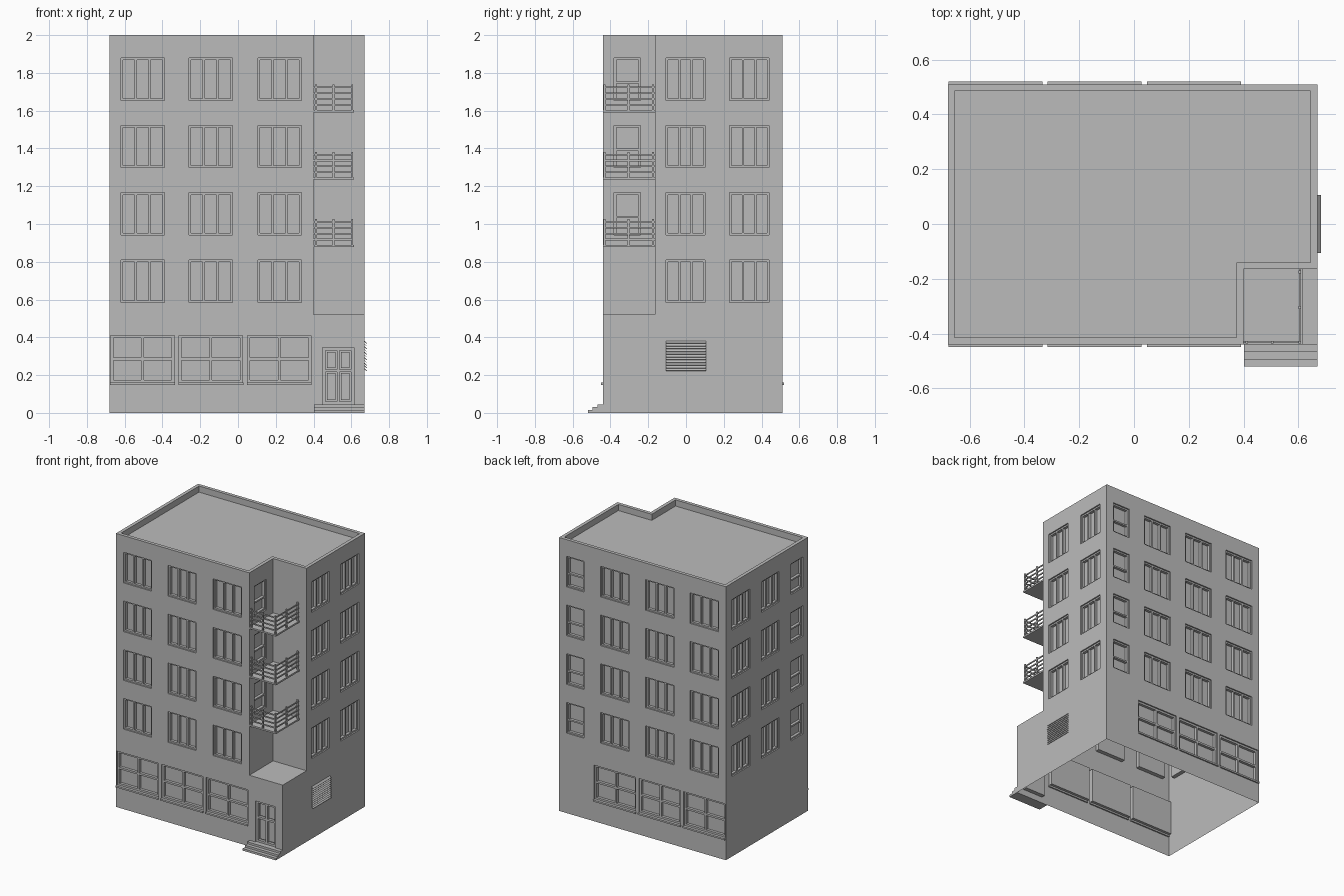
import bpy, bmesh
from math import radians
from mathutils import Matrix, Vector

if "Cube" in bpy.data.objects:
    bpy.data.objects.remove(bpy.data.objects["Cube"], do_unlink=True)

GREY = (0.5, 0.5, 0.5, 1)
grey = bpy.data.materials.new("plain grey")
grey.use_nodes = True
grey.diffuse_color = GREY
grey.node_tree.nodes["Principled BSDF"].inputs["Base Color"].default_value = GREY


def make(name, bm):
    bmesh.ops.recalc_face_normals(bm, faces=bm.faces)
    mesh = bpy.data.meshes.new(name)
    bm.to_mesh(mesh)
    bm.free()
    mesh.materials.append(grey)
    obj = bpy.data.objects.new(name, mesh)
    bpy.context.collection.objects.link(obj)
    return obj


def box(bm, x0, x1, y0, y1, z0, z1):
    centre = Vector((x0 + x1, y0 + y1, z0 + z1)) / 2
    size = (abs(x1 - x0), abs(y1 - y0), abs(z1 - z0))
    bmesh.ops.create_cube(bm, size=1, matrix=Matrix.Translation(centre) @ Matrix.Diagonal((*size, 1)))


def prism(bm, outline, z0, z1):
    face = bm.faces.new([bm.verts.new((x, y, z0)) for x, y in outline])
    new = bmesh.ops.extrude_face_region(bm, geom=[face])["geom"]
    bmesh.ops.translate(bm, vec=(0, 0, z1 - z0), verts=[v for v in new if isinstance(v, bmesh.types.BMVert)])


def subtract(target, cutter):
    cutter.hide_render = True
    mod = target.modifiers.new("cut", "BOOLEAN")
    mod.operation, mod.solver, mod.object = "DIFFERENCE", "EXACT", cutter
    bpy.context.view_layer.update()
    cut = bpy.data.meshes.new_from_object(target.evaluated_get(bpy.context.evaluated_depsgraph_get()))
    target.modifiers.clear()
    target.data = cut
    bpy.data.objects.remove(cutter, do_unlink=True)


# Walls: the axis they face along, the direction, and the wall plane
LEFT, RIGHT, FRONT, BACK = -0.68, 0.67, -0.44, 0.51
NOTCH_X, NOTCH_Y, NOTCH_Z = 0.40, -0.165, 0.52
WALLS = {
    "front": ("y", -1, FRONT), "back": ("y", 1, BACK),
    "right": ("x", 1, RIGHT), "left": ("x", -1, LEFT),
    "balcony": ("x", 1, NOTCH_X),
}
DEPTH = 0.03
pockets = bmesh.new()


def wall_box(bm, wall, u0, u1, z0, z1, d0, d1):
    """Box on a wall: u runs along the wall, d points outwards."""
    axis, sign, plane = WALLS[wall]
    a, b = plane + sign * d0, plane + sign * d1
    if axis == "y":
        box(bm, u0, u1, a, b, z0, z1)
    else:
        box(bm, a, b, u0, u1, z0, z1)


def window(bm, wall, u0, u1, z0, z1, cols=1, splits=(), t=0.011):
    """Recess in the wall with a frame, mullions and crossbars."""
    wall_box(pockets, wall, u0, u1, z0, z1, -DEPTH, 0.02)
    for i in range(cols + 1):
        u = u0 + t / 2 + (u1 - u0 - t) * i / cols
        wall_box(bm, wall, u - t / 2, u + t / 2, z0, z1, -DEPTH, -0.01)
    for f in (0, *splits, 1):
        z = z0 + t / 2 + (z1 - z0 - t) * f
        wall_box(bm, wall, u0 + t, u1 - t, z - t / 2, z + t / 2, -DEPTH, -0.01)


# Upper windows, four storeys
WIDE = {
    "front": ((-0.62, -0.39), (-0.26, -0.03), (0.105, 0.335)),
    "back": ((-0.62, -0.39), (-0.26, -0.03), (0.105, 0.335)),
    "right": ((-0.105, 0.10), (0.23, 0.44)),
    "left": ((-0.105, 0.10), (0.23, 0.44)),
    "balcony": (),
}
NARROW = {"back": (0.47, 0.61), "left": (-0.38, -0.24), "balcony": (-0.38, -0.24)}
STOREY = 0.3565
for wall, spans in WIDE.items():
    bm = bmesh.new()
    for floor in range(4):
        z = 0.585 + floor * STOREY
        for u0, u1 in spans:
            window(bm, wall, u0, u1, z, z + 0.224, cols=3)
        if wall in NARROW and (wall != "balcony" or floor > 0):
            window(bm, wall, *NARROW[wall], z, z + 0.224, splits=(0.42,))
    make(wall + "_windows", bm)

# Shop windows with projecting sills
for wall in ("front", "back"):
    bm = bmesh.new()
    for u0 in (-0.674, -0.312, 0.05):
        window(bm, wall, u0, u0 + 0.337, 0.16, 0.41, cols=2, splits=(0.5,), t=0.014)
        wall_box(bm, wall, u0 - 0.003, u0 + 0.34, 0.148, 0.16, -0.01, 0.01)
    make(wall + "_shop_windows", bm)

# Entrance door with four panels
bm = bmesh.new()
window(bm, "front", 0.448, 0.613, 0.045, 0.345, cols=2, splits=(0.6,), t=0.015)
for u in (0.47, 0.5455):
    for z0, z1 in ((0.067, 0.21), (0.237, 0.323)):
        wall_box(bm, "front", u, u + 0.045, z0, z1, -DEPTH, -0.022)
make("entrance_door", bm)

# Building shell: notched block, recesses, sunken roof, open underside
bm = bmesh.new()
box(bm, LEFT, RIGHT, FRONT, BACK, 0, 2)
shell = make("building_shell", bm)
bm = bmesh.new()
box(bm, NOTCH_X, 1, -1, NOTCH_Y, NOTCH_Z, 3)
subtract(shell, make("notch_cutter", bm))
P = 0.025
prism(pockets, [(LEFT + P, FRONT + P), (NOTCH_X - P, FRONT + P), (NOTCH_X - P, NOTCH_Y + P),
                (RIGHT - P, NOTCH_Y + P), (RIGHT - P, BACK - P), (LEFT + P, BACK - P)], 1.955, 2.1)
subtract(shell, make("recess_cutter", pockets))
bm = bmesh.new()
bm.from_mesh(shell.data)
underside = [f for f in bm.faces if all(v.co.z < 0.001 for v in f.verts)]
bmesh.ops.delete(bm, geom=underside, context="FACES")
bm.to_mesh(shell.data)
bm.free()

# Entrance steps
bm = bmesh.new()
for i in range(3):
    box(bm, NOTCH_X + 0.002, RIGHT, FRONT, FRONT - 0.08 + i * 0.026, i * 0.015, (i + 1) * 0.015)
make("entrance_steps", bm)

# Balconies: slab, posts and rails on two sides
EDGE_X, EDGE_Y, R = 0.605, -0.432, 0.005
for n in range(3):
    z = 0.878 + n * STOREY
    bm = bmesh.new()
    box(bm, NOTCH_X, 0.615, FRONT, NOTCH_Y, z, z + 0.012)
    posts = [(0.412, EDGE_Y), (0.505, EDGE_Y), (EDGE_X, EDGE_Y), (EDGE_X, -0.305), (EDGE_X, -0.175)]
    for x, y in posts:
        box(bm, x - R, x + R, y - R, y + R, z + 0.012, z + 0.148)
    for i in range(4):
        h = z + 0.035 + i * 0.031
        box(bm, NOTCH_X, EDGE_X, EDGE_Y - 0.003, EDGE_Y + 0.003, h, h + 0.009)
        box(bm, EDGE_X - 0.003, EDGE_X + 0.003, EDGE_Y, NOTCH_Y, h, h + 0.009)
    make("balcony_%d" % (n + 1), bm)

# Louvred vent on the right wall
bm = bmesh.new()
for i in range(11):
    place = Matrix.Translation((RIGHT + 0.005, 0, 0.229 + i * 0.0145))
    tilt = Matrix.Rotation(radians(45), 4, "Y")
    bmesh.ops.create_cube(bm, size=1, matrix=place @ tilt @ Matrix.Diagonal((0.018, 0.21, 0.003, 1)))
make("side_vent", bm)
